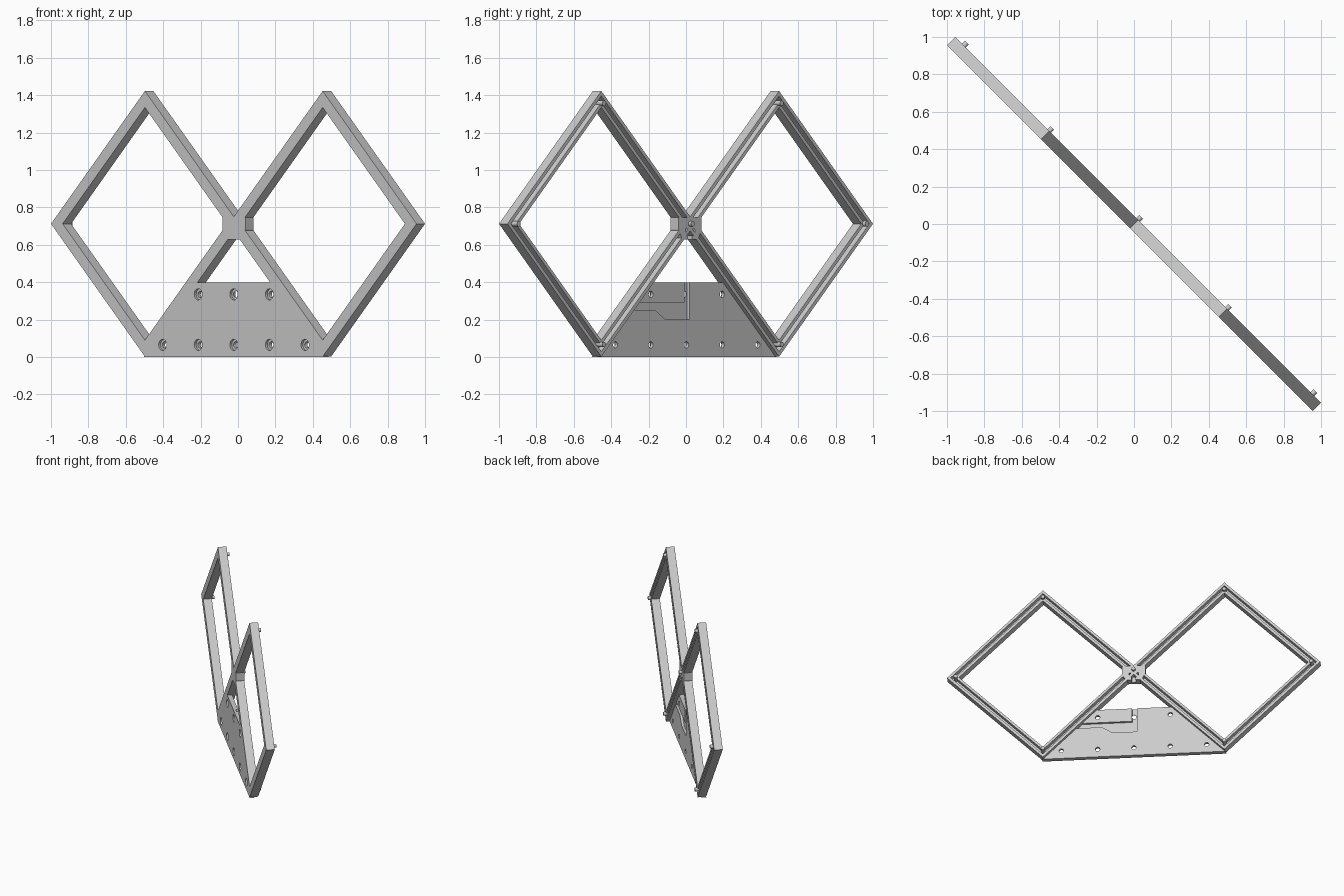
import bpy, bmesh, math
from mathutils import Matrix, Vector

cube = bpy.data.objects.get("Cube")
if cube:
    bpy.data.objects.remove(cube, do_unlink=True)

# Local frame: X along the panel, Y towards its back, Z up
TURN = Matrix.Rotation(-math.pi / 4, 4, 'Z')
HALF = 0.032          # half thickness of the frame
PLATE_BACK = 0.004    # back surface of the mounting plate
MID_Z = 0.712         # height of the diamond centres
MID_U = 0.672         # distance of the diamond centres from the middle
OUT, INN = 0.71, 0.622  # half diagonals of the diamonds

grey = bpy.data.materials.new("light_grey")
grey.use_nodes = True
grey.diffuse_color = (0.6, 0.6, 0.6, 1)
grey.node_tree.nodes["Principled BSDF"].inputs["Base Color"].default_value = (0.6, 0.6, 0.6, 1)


def finish(name, bm):
    bmesh.ops.recalc_face_normals(bm, faces=bm.faces)
    mesh = bpy.data.meshes.new(name)
    bm.to_mesh(mesh)
    bm.free()
    mesh.materials.append(grey)
    obj = bpy.data.objects.new(name, mesh)
    obj.matrix_world = TURN
    bpy.context.collection.objects.link(obj)
    return obj


def prism(name, outline, front, back):
    """Extrude an outline given in panel coordinates from front to back."""
    bm = bmesh.new()
    face = bm.faces.new([bm.verts.new((u, front, z)) for u, z in outline])
    ext = bmesh.ops.extrude_face_region(bm, geom=[face])
    verts = [g for g in ext["geom"] if isinstance(g, bmesh.types.BMVert)]
    bmesh.ops.translate(bm, verts=verts, vec=(0, back - front, 0))
    return finish(name, bm)


def rods(name, centres, radius, front, back):
    """Round rods running through the panel thickness."""
    bm = bmesh.new()
    for u, z in centres:
        place = Matrix.Translation((u, (front + back) / 2, z)) @ Matrix.Rotation(math.pi / 2, 4, 'X')
        bmesh.ops.create_cone(bm, cap_ends=True, segments=24, radius1=radius,
                              radius2=radius, depth=back - front, matrix=place)
    return finish(name, bm)


def cut(obj, cutter):
    mod = obj.modifiers.new("cut", 'BOOLEAN')
    mod.operation, mod.solver, mod.object = 'DIFFERENCE', 'EXACT', cutter
    cutter.hide_render = True
    bpy.context.view_layer.objects.active = obj
    bpy.ops.object.modifier_apply(modifier=mod.name)
    bpy.data.objects.remove(cutter, do_unlink=True)


def smooth(obj):
    bpy.ops.object.select_all(action='DESELECT')
    obj.select_set(True)
    bpy.context.view_layer.objects.active = obj
    bpy.ops.object.shade_smooth_by_angle(angle=math.radians(30))


# Diamond frames: a channel profile swept round four corners
CORNERS = [(1, 0), (0, 1), (-1, 0), (0, -1)]
G_OUT, G_IN, FLOOR = 0.683, 0.648, -0.006
PROFILE = [(OUT, -HALF), (OUT, HALF), (G_OUT, HALF), (G_OUT, FLOOR),
           (G_IN, FLOOR), (G_IN, HALF), (INN, HALF), (INN, -HALF)]


def diamond(name, side):
    bm = bmesh.new()
    rings = [[bm.verts.new((side * MID_U + c * r, n, MID_Z + s * r)) for r, n in PROFILE]
             for c, s in CORNERS]
    for i, ring in enumerate(rings):
        after = rings[(i + 1) % 4]
        for j in range(len(ring)):
            k = (j + 1) % len(ring)
            bm.faces.new((ring[j], ring[k], after[k], after[j]))
    return finish(name, bm)


pegs = [(0, MID_Z)]
for label, side in (("right", -1), ("left", 1)):
    diamond(label + "_diamond_frame", side)
    pegs += [(side * (MID_U + 0.645), MID_Z),
             (side * MID_U, MID_Z + 0.645), (side * MID_U, MID_Z - 0.645)]

# Pegs standing out of the back channel
smooth(rods("alignment_pegs", pegs, 0.014, FLOOR - 0.005, 0.053))


# Mirrored outlines for the plate and the centre block
def mirrored(half):
    return half + [(-u, z) for u, z in reversed(half)]


plate = prism("mounting_plate", mirrored([(0.681, 0), (0.288, 0.398)]), -HALF, PLATE_BACK)
holes = [(i * 0.269, 0.065) for i in range(-2, 3)] + [(i * 0.269, 0.335) for i in (-1, 0, 1)]

# Cable channel in the back of the plate
cut(plate, prism("channel_cutter", [(0.014, 0.45), (0.014, 0.29), (0.385, 0.29), (0.425, 0.25),
                                    (0.235, 0.25), (0.16, 0.2), (-0.022, 0.2), (-0.022, 0.45)],
                 -0.014, 0.05))
# Screw holes, widened at the front
cut(plate, rods("hole_cutter", holes, 0.017, -0.1, 0.1))
cut(plate, rods("bore_cutter", holes, 0.03, -0.1, -0.017))
smooth(plate)

# Centre block with a T-shaped pocket in its back
block = prism("centre_block", mirrored([(0.06, 0.627), (0.087, 0.682), (0.087, 0.745)]), -HALF, HALF)
cut(block, prism("pocket_cutter", mirrored([(0.015, 0.6), (0.015, 0.65), (0.035, 0.65), (0.035, 0.685)]),
                 -0.006, 0.1))
